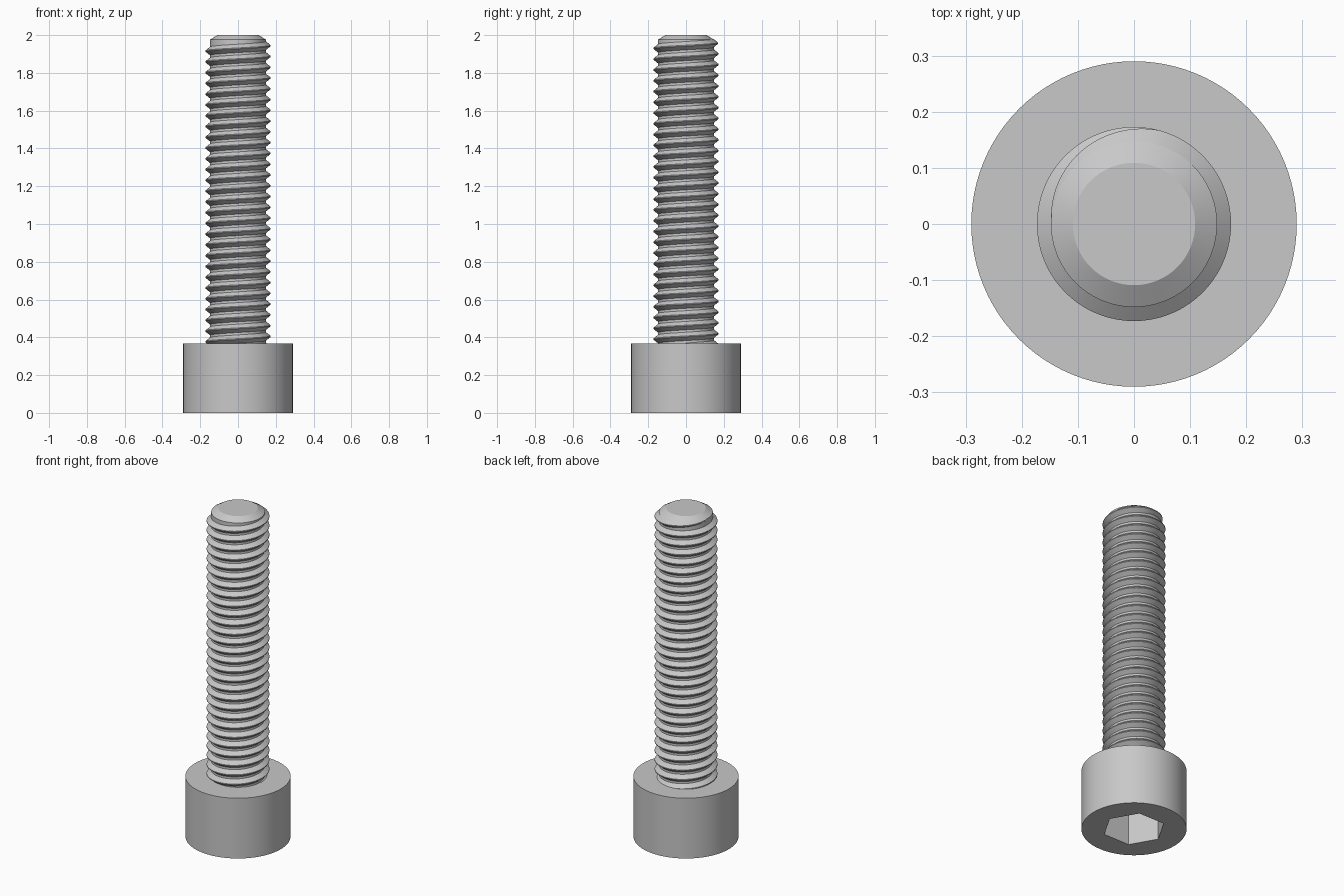
import bpy, bmesh
from math import cos, sin, tau, radians

cube = bpy.data.objects.get("Cube")
if cube:
    bpy.data.objects.remove(cube, do_unlink=True)

HEAD_R, HEAD_H = 0.29, 0.367
CORE_R, CREST_R = 0.148, 0.173
PITCH, TURNS, SEGS = 0.057, 28, 72
THREAD_TOP = 1.944        # crest height on the +x side, last full turn

steel = bpy.data.materials.new("grey steel")
steel.use_nodes = True
grey = (0.58, 0.58, 0.58, 1)
steel.diffuse_color = grey
steel.node_tree.nodes["Principled BSDF"].inputs["Base Color"].default_value = grey


def finish(name, bm):
    """Turn a bmesh into a shaded, coloured object."""
    bmesh.ops.recalc_face_normals(bm, faces=bm.faces)
    mesh = bpy.data.meshes.new(name)
    bm.to_mesh(mesh)
    bm.free()
    mesh.materials.append(steel)
    obj = bpy.data.objects.new(name, mesh)
    bpy.context.collection.objects.link(obj)
    return obj


def activate(obj):
    bpy.ops.object.select_all(action='DESELECT')
    obj.select_set(True)
    bpy.context.view_layer.objects.active = obj


def smooth(obj):
    activate(obj)
    bpy.ops.object.shade_smooth_by_angle(angle=radians(25))


def lathe(name, profile, steps=96):
    """Spin (radius, height) points about z; the end caps are single faces."""
    bm = bmesh.new()
    rings = [[bm.verts.new((r * cos(tau * i / steps), r * sin(tau * i / steps), z))
              for i in range(steps)] for r, z in profile]
    for low, high in zip(rings, rings[1:]):
        for i in range(steps):
            j = (i + 1) % steps
            bm.faces.new((low[i], low[j], high[j], high[i]))
    bm.faces.new(rings[0])
    bm.faces.new(rings[-1])
    return finish(name, bm)


# Cylinder head with a hexagonal socket underneath
head = lathe("head", [(HEAD_R, 0), (HEAD_R, HEAD_H)])
cutter = lathe("socket_cutter", [(0.174, -0.1), (0.174, 0.2)], steps=6)
cutter.hide_render = True
cut = head.modifiers.new("socket", 'BOOLEAN')
cut.operation, cut.object, cut.solver = 'DIFFERENCE', cutter, 'EXACT'
activate(head)
bpy.ops.object.modifier_apply(modifier=cut.name)
bpy.data.objects.remove(cutter, do_unlink=True)
smooth(head)

# Plain core with a chamfered tip
smooth(lathe("shaft_core", [(CORE_R, HEAD_H - 0.02), (CORE_R, 1.976), (0.109, 2)]))

# Right-handed helical thread, fading into the core at the tip
bm = bmesh.new()
last = TURNS * SEGS + SEGS // 2
fade = SEGS * 0.29
rings = []
for i in range(last + 1):
    a = tau * i / SEGS
    z = THREAD_TOP + PITCH * (i / SEGS - TURNS)
    k = min(1, (last - i) / fade)
    root = CORE_R - 0.001
    crest = root + (CREST_R - root) * k
    base, flat = 0.004 + 0.019 * k, 0.0025
    section = [(root, -base), (crest, -flat), (crest, flat), (root, base)]
    rings.append([bm.verts.new((r * cos(a), r * sin(a), z + dz)) for r, dz in section])
for p, q in zip(rings, rings[1:]):
    for s in range(4):
        t = (s + 1) % 4
        bm.faces.new((p[s], q[s], q[t], p[t]))
bm.faces.new(rings[0])
bm.faces.new(rings[-1])
smooth(finish("thread", bm))
